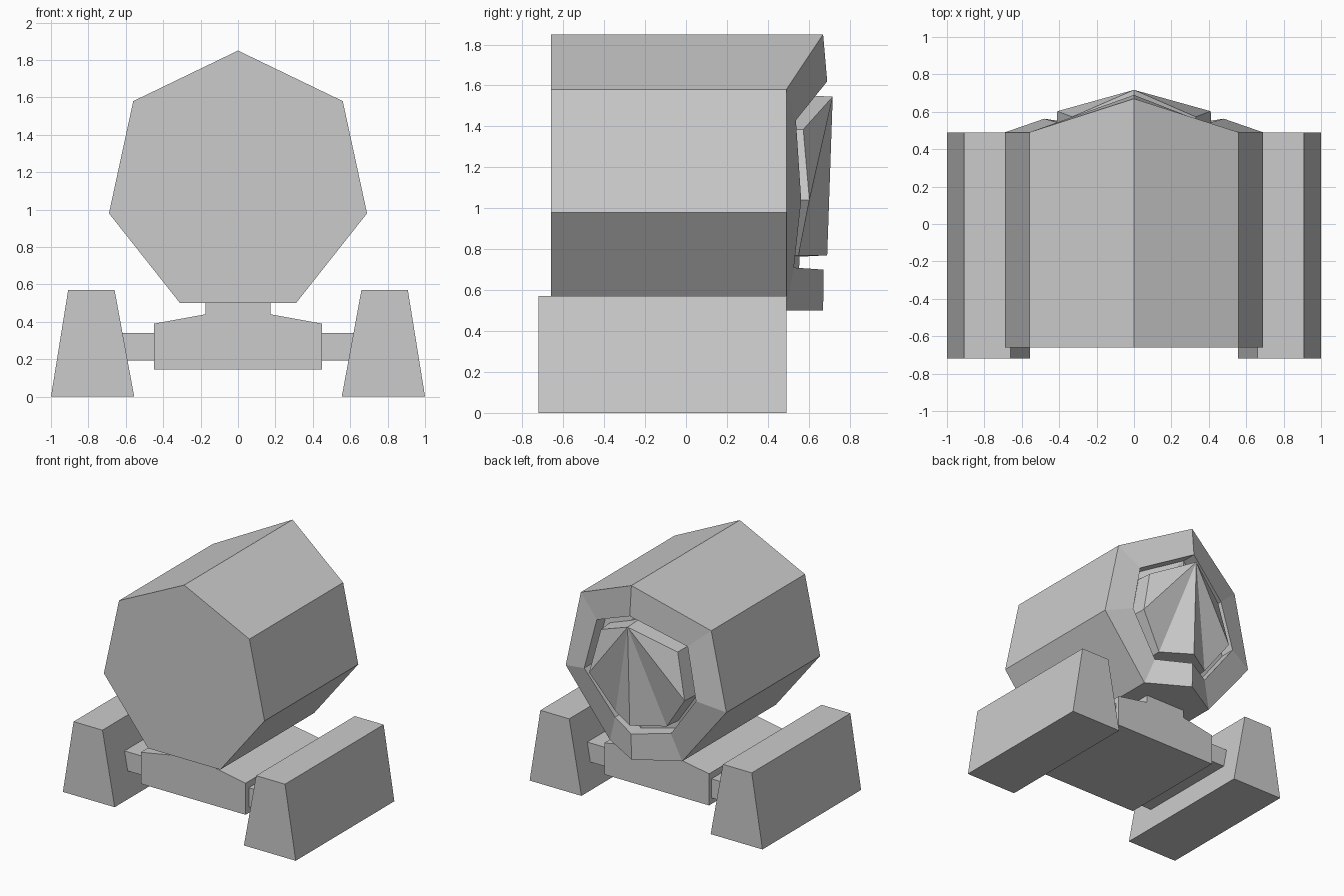
import bpy, bmesh

if "Cube" in bpy.data.objects:
    bpy.data.objects.remove(bpy.data.objects["Cube"])


def make(name, bm):
    bmesh.ops.recalc_face_normals(bm, faces=bm.faces)
    me = bpy.data.meshes.new(name)
    bm.to_mesh(me)
    bm.free()
    ob = bpy.data.objects.new(name, me)
    bpy.context.collection.objects.link(ob)
    return ob


def ring(half):
    """Mirror a half outline (first and last points on x = 0) to a full loop."""
    return half + [(-x, y, z) for x, y, z in half[-2:0:-1]]


def loft(name, halves, fan_end=True):
    bm = bmesh.new()
    loops = [[bm.verts.new(p) for p in ring(h)] for h in halves]
    n = len(loops[0])
    for a, b in zip(loops, loops[1:]):
        for i in range(n):
            j = (i + 1) % n
            bm.faces.new((a[i], a[j], b[j], b[i]))
    bm.faces.new(loops[0])
    end = loops[-1]
    for i in range(1, n - 1):      # folded cap, fanned from its top point
        bm.faces.new((end[0], end[i], end[i + 1]))
    return make(name, bm)


def shift(half, dy, grow=1.0, cz=1.15):
    return [(x * grow, y + dy, cz + (z - cz) * grow) for x, y, z in half]


def extrude(name, pts, y0, y1):
    """Extrude an xz profile along y."""
    bm = bmesh.new()
    a = [bm.verts.new((x, y0, z)) for x, z in pts]
    b = [bm.verts.new((x, y1, z)) for x, z in pts]
    bm.faces.new(a)
    bm.faces.new(b)
    for i in range(len(pts)):
        j = (i + 1) % len(pts)
        bm.faces.new((a[i], a[j], b[j], b[i]))
    return make(name, bm)


# Seven-sided body with a folded rear rim and a recess
outer = [(0, .67, 1.85), (.56, .49, 1.58), (.69, .49, .98), (.31, .49, .5), (0, .67, .5)]
rim = [(0, .69, 1.62), (.39, .537, 1.43), (.48, .563, 1.04), (.24, .527, .71), (0, .673, .70)]
front = [(x, -.66, z) for x, y, z in outer]
loft("body", [front, outer, rim, shift(rim, -.12)])

# Raised rear plate inside the recess
plate = [(0, .717, 1.545), (.33, .573, 1.385), (.41, .603, 1.04), (.22, .55, .77), (0, .69, .77)]
loft("rear_plate", [shift(plate, -.15, 1.02), plate])

# Central chassis with neck
half = [(.45, .145), (.45, .39), (.175, .44), (.175, .505)]
extrude("chassis", half + [(-x, z) for x, z in reversed(half)], -.55, .36)

# Tapered side feet and the struts joining them to the chassis
for s, side in ((1, "right"), (-1, "left")):
    foot = [(.555, 0), (1, 0), (.908, .57), (.66, .57)]
    extrude(side + "_foot", [(s * x, z) for x, z in foot], -.72, .49)
    strut = [(.44, .192), (.62, .192), (.62, .34), (.44, .34)]
    extrude(side + "_strut", [(s * x, z) for x, z in strut], -.51, .33)
